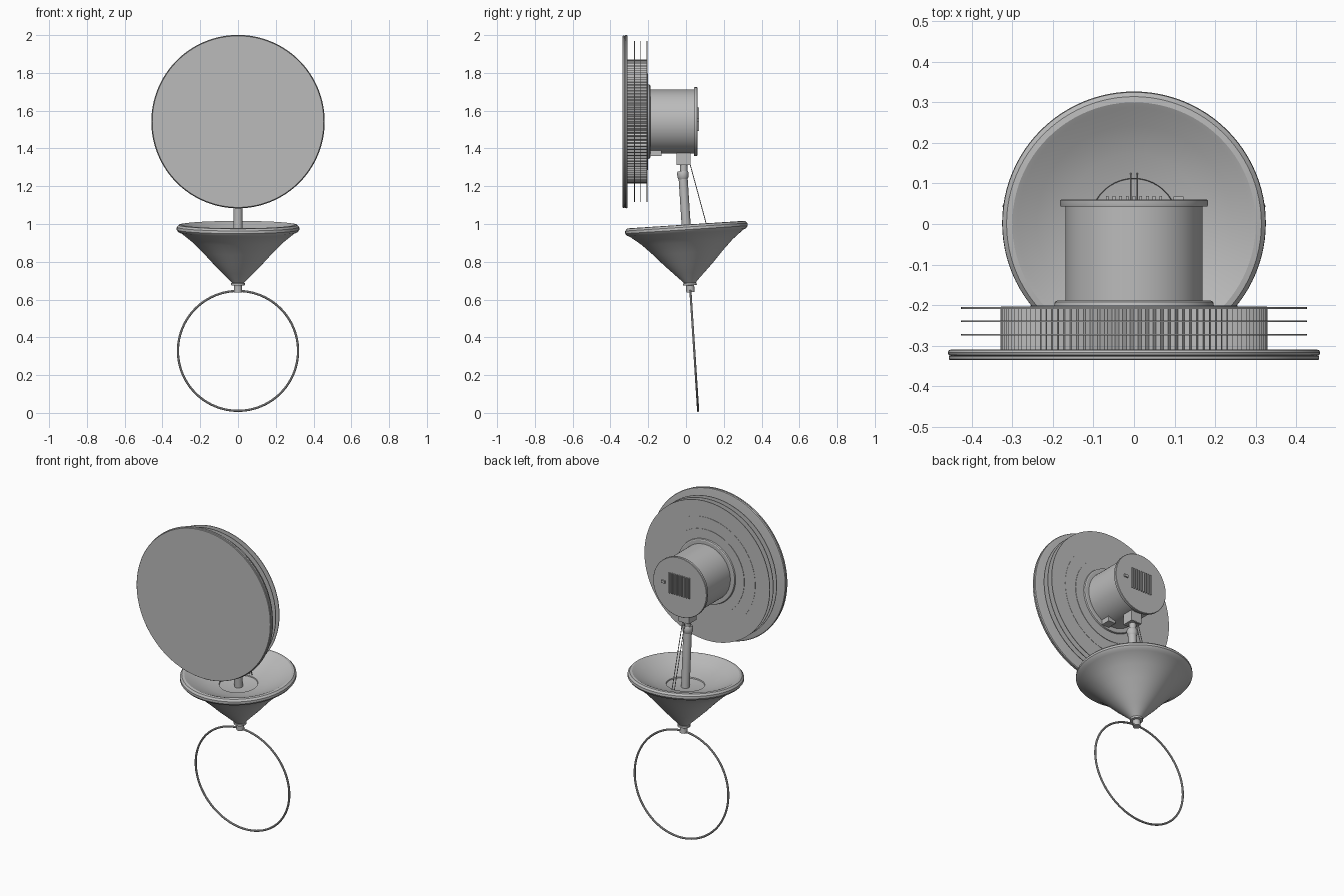
import bpy, bmesh, math
from mathutils import Matrix, Vector

cube = bpy.data.objects.get("Cube")
if cube:
    bpy.data.objects.remove(cube, do_unlink=True)

grey = bpy.data.materials.new("plain grey")
grey.use_nodes = True
colour = (0.5, 0.5, 0.5, 1)
grey.diffuse_color = colour
grey.node_tree.nodes["Principled BSDF"].inputs["Base Color"].default_value = colour

# Tilted frame of the stand, and frame of the lamp head (local z points to the back)
STAND = Matrix.Translation((0, 0.065, 0)) @ Matrix.Rotation(math.radians(3.7), 4, 'X')
HEAD = Matrix.Translation((0, 0, 1.542)) @ Matrix.Rotation(math.radians(-90), 4, 'X')
parts = []


def finish(name, bm, matrix=Matrix()):
    bmesh.ops.recalc_face_normals(bm, faces=bm.faces)
    mesh = bpy.data.meshes.new(name)
    bm.to_mesh(mesh)
    bm.free()
    mesh.transform(matrix)
    mesh.materials.append(grey)
    obj = bpy.data.objects.new(name, mesh)
    bpy.context.collection.objects.link(obj)
    parts.append(obj)
    return obj


def lathe(name, profile, matrix, segments=96, pleat=0.0):
    """Turn (radius, height) points round local z; pleat pulls in every other side."""
    bm = bmesh.new()
    rings = []
    for r, h in profile:
        if r == 0:
            rings.append([bm.verts.new((0, 0, h))] * segments)
            continue
        ring = []
        for j in range(segments):
            a = math.tau * j / segments
            rr = r - pleat * (j % 2)
            ring.append(bm.verts.new((rr * math.cos(a), rr * math.sin(a), h)))
        rings.append(ring)
    for low, high in zip(rings, rings[1:]):
        for j in range(segments):
            k = (j + 1) % segments
            corners = list(dict.fromkeys((low[j], low[k], high[k], high[j])))
            bm.faces.new(corners)
    return finish(name, bm, matrix)


def disc(name, r, start, end, matrix, **options):
    return lathe(name, [(0, start), (r, start), (r, end), (0, end)], matrix, **options)


def box(name, centre, size):
    bm = bmesh.new()
    bmesh.ops.create_cube(bm, size=1)
    return finish(name, bm, Matrix.Translation(centre) @ Matrix.Diagonal((*size, 1)))


def rod(name, a, b, r, segments=8):
    a, b = Vector(a), Vector(b)
    turn = (b - a).to_track_quat('Z', 'Y').to_matrix().to_4x4()
    return disc(name, r, 0, (b - a).length, Matrix.Translation(a) @ turn, segments=segments)


# Wire ring foot
bpy.ops.mesh.primitive_torus_add(major_radius=0.318, minor_radius=0.006,
                                 major_segments=96, minor_segments=10)
ring = bpy.context.object
ring.name = "ring_foot"
ring.data.transform(STAND @ Matrix.Translation((0, 0, 0.329)) @ Matrix.Rotation(math.pi / 2, 4, 'X'))
ring.data.materials.append(grey)
parts.append(ring)

# Flared dish with a rolled rim and a shallow inside
lathe("dish", [(0, 0.65), (0.02, 0.65), (0.022, 0.68), (0.031, 0.69), (0.048, 0.708),
               (0.085, 0.745), (0.13, 0.79), (0.185, 0.85), (0.24, 0.905), (0.3, 0.953),
               (0.316, 0.96), (0.325, 0.972), (0.324, 0.986), (0.314, 0.997),
               (0.3, 0.999), (0.287, 0.993), (0.24, 0.968), (0.17, 0.942),
               (0.108, 0.93), (0.106, 0.924), (0, 0.91)], STAND)
lathe("dish_collar", [(0.02, 0.676), (0.036, 0.678), (0.036, 0.689), (0.02, 0.692)], STAND, 32)
disc("ring_clamp", 0.022, 0.64, 0.67, STAND, segments=16)

# Mast, its head and the joint to the lamp
disc("mast", 0.024, 0.9, 1.25, STAND, segments=32)
lathe("mast_head", [(0, 1.24), (0.024, 1.24), (0.03, 1.252), (0.03, 1.275),
                    (0.026, 1.283), (0, 1.283)], STAND, 32)
rod("joint_pin", (0, -0.012, 1.26), (0, -0.012, 1.33), 0.02, 24)
box("joint_block", (0, -0.013, 1.347), (0.072, 0.072, 0.07))
for side in (-1, 1):
    rod("cable", (side * 0.008, 0.018, 1.33), (side * 0.008, 0.125, 0.935), 0.0022)

# Front disc with a rounded rear edge
lathe("front_disc", [(0, -0.335), (0.454, -0.335), (0.456, -0.333), (0.456, -0.326),
                     (0.452, -0.325), (0.457, -0.323), (0.459, -0.317),
                     (0.456, -0.311), (0.448, -0.309), (0, -0.309)], HEAD, 128)

# Pleated drum and cooling fins
disc("pleated_drum", 0.329, -0.312, -0.207, HEAD, segments=220, pleat=0.008)
for y in (-0.273, -0.24, -0.207):
    disc("cooling_fin", 0.426, y - 0.002, y + 0.002, HEAD, segments=128)
disc("drum_back", 0.328, -0.207, -0.2035, HEAD)
disc("drum_back_step", 0.255, -0.2035, -0.201, HEAD)

# Housing with flange and end cap
lathe("housing_flange", [(0, -0.201), (0.197, -0.201), (0.195, -0.192),
                         (0.19, -0.189), (0, -0.189)], HEAD)
disc("housing", 0.169, -0.19, 0.045, HEAD)
lathe("end_cap", [(0, 0.043), (0.181, 0.043), (0.182, 0.046), (0.182, 0.058),
                  (0.18, 0.06), (0, 0.06)], HEAD)
box("cable_port", (0.05, -0.16, 1.375), (0.05, 0.06, 0.03))

# Row of vent bars and a small socket on the end cap
for i in range(9):
    box("vent_bar", ((i - 4) * 0.0165, 0.063, 1.555), (0.007, 0.012, 0.125))
box("socket", (0.11, 0.063, 1.55), (0.025, 0.01, 0.016))

# Smooth shading with sharp edges kept
bpy.ops.object.select_all(action='DESELECT')
for obj in parts:
    obj.select_set(True)
bpy.context.view_layer.objects.active = parts[0]
bpy.ops.object.shade_smooth_by_angle(angle=math.radians(30))
